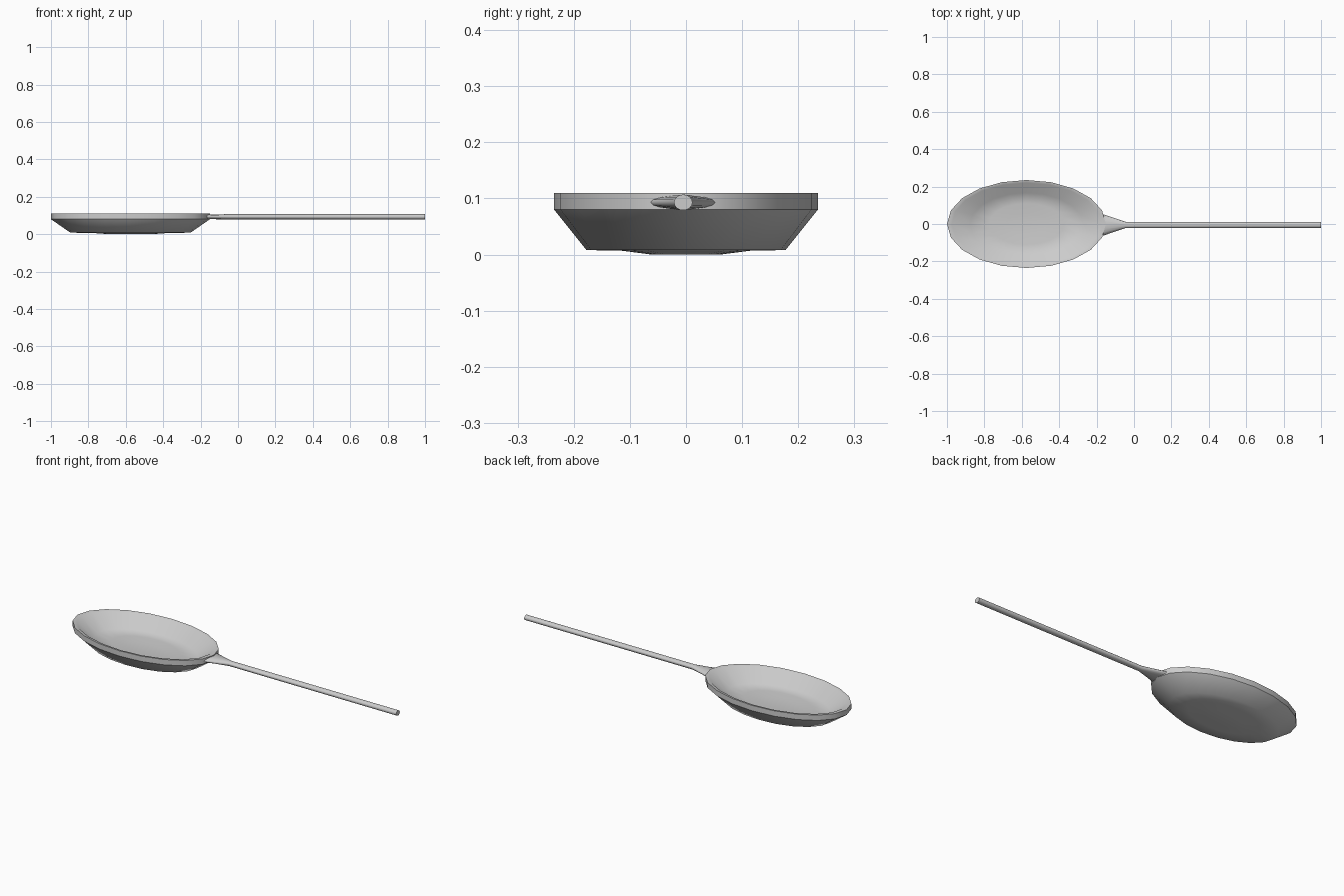
import bpy, bmesh, math

if "Cube" in bpy.data.objects:
    bpy.data.objects.remove(bpy.data.objects["Cube"])


def make_object(name, bm):
    bmesh.ops.recalc_face_normals(bm, faces=bm.faces)
    mesh = bpy.data.meshes.new(name)
    bm.to_mesh(mesh)
    bm.free()
    obj = bpy.data.objects.new(name, mesh)
    bpy.context.collection.objects.link(obj)
    return obj


def loft(rings, sharp=()):
    """Bridge a list of point rings, cap both ends, mark chosen rings sharp."""
    bm = bmesh.new()
    loops = [[bm.verts.new(p) for p in ring] for ring in rings]
    n = len(loops[0])
    for a, b in zip(loops, loops[1:]):
        for i in range(n):
            j = (i + 1) % n
            bm.faces.new((a[i], a[j], b[j], b[i])).smooth = True
    for end in (loops[0], loops[-1]):
        bm.faces.new(end).smooth = True
    for k in sharp:
        for i in range(n):
            bm.edges.get((loops[k][i], loops[k][(i + 1) % n])).smooth = False
    return bm


def angles(n):
    return [2 * math.pi * i / n for i in range(n)]


# Bowl: elliptical rings from the underside, round the rim and down the inside
RX, RY, CX = 0.425, 0.235, -0.575
profile = [(0.26, 0.0), (0.49, 0.007), (0.755, 0.008), (1, 0.08), (1, 0.11),
           (0.94, 0.108), (0.71, 0.04), (0.47, 0.037), (0.25, 0.031)]
make_object("spoon_bowl", loft(
    [[(CX + RX * s * math.cos(a), RY * s * math.sin(a), z) for a in angles(20)]
     for s, z in profile], sharp=(3, 4)))

# Handle: flattened flare at the bowl narrowing into a thin round rod
sections = [(-0.167, 0.058, 0.0125), (-0.045, 0.0165, 0.014), (1.0, 0.0165, 0.014)]
make_object("spoon_handle", loft(
    [[(x, -0.005 + w * math.cos(a), 0.093 + h * math.sin(a)) for a in angles(16)]
     for x, w, h in sections], sharp=(0, 2)))
